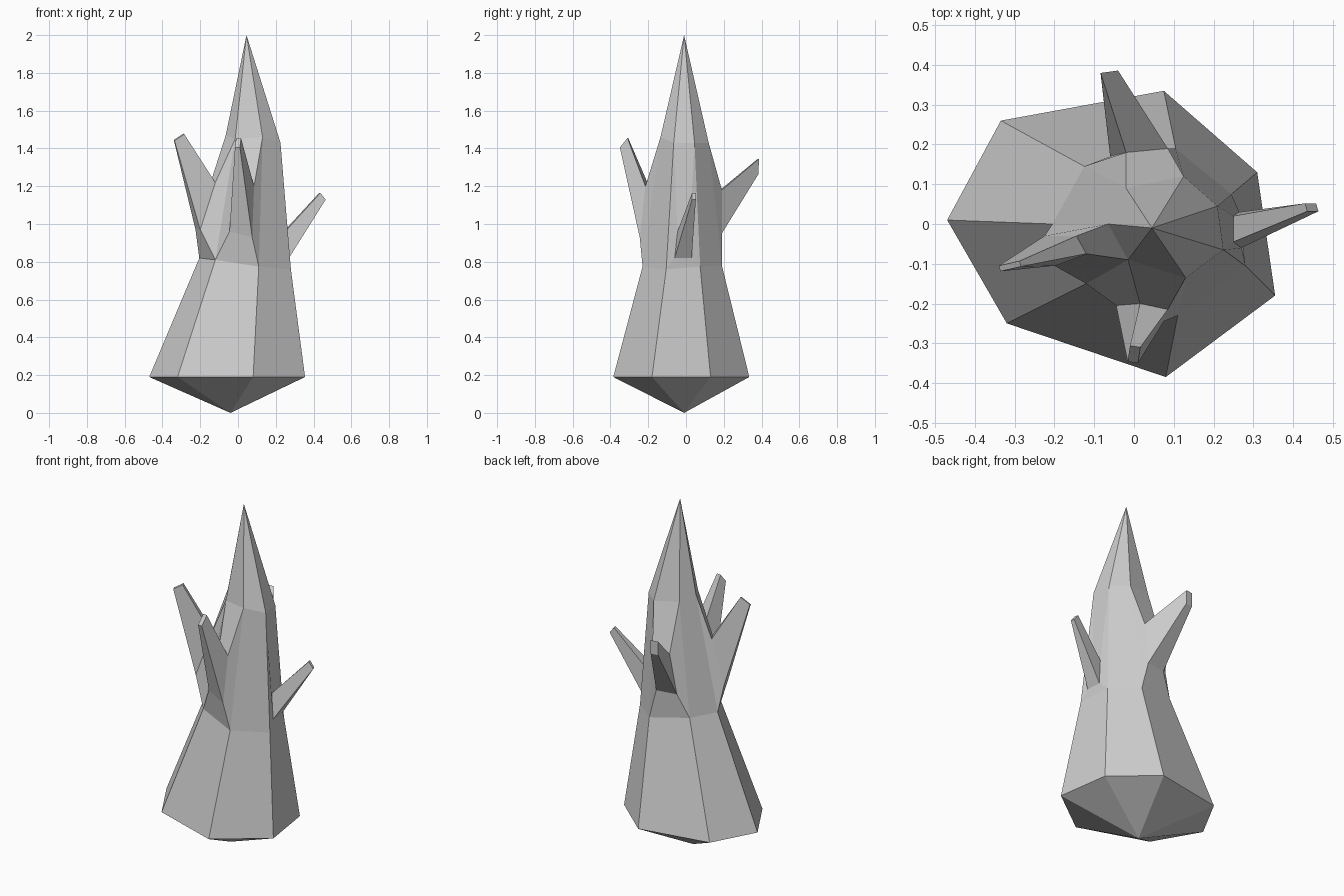
import bpy, bmesh
from mathutils import Vector as V

if "Cube" in bpy.data.objects:
    bpy.data.objects.remove(bpy.data.objects["Cube"])

bm = bmesh.new()


def ring(z, pts):
    zs = z if isinstance(z, (list, tuple)) else [z] * len(pts)
    return [bm.verts.new((x, y, h)) for (x, y), h in zip(pts, zs)]


def bridge(a, b, skip=()):
    n = len(a)
    for i in range(n):
        if i not in skip:
            j = (i + 1) % n
            bm.faces.new((a[i], a[j], b[j], b[i]))


def fan(r, apex):
    for i in range(len(r)):
        bm.faces.new((r[i], r[(i + 1) % len(r)], apex))


# Trunk cross-sections, seven-sided, starting at the left
base = ring(0.19, [(-.47, .01), (-.32, -.25), (.08, -.385), (.355, -.18),
                   (.31, .13), (.075, .335), (-.335, .26)])
waist = ring([.82, .81, .775, .76, .775, .78, .82],
             [(-.205, 0), (-.12, -.15), (.11, -.23), (.28, -.105),
              (.245, .075), (.105, .19), (-.125, .145)])
neck = ring([1.47, 1.45, 1.46, 1.43, 1.43, 1.43, 1.45],
            [(-.065, 0), (-.015, -.09), (.13, -.135), (.225, -.065),
             (.21, .045), (.125, .12), (-.02, .09)])

# Root point, tapering trunk and top spike
fan(base, bm.verts.new((-.04, -.01, 0)))
bridge(base, waist)
bridge(waist, neck, skip=(0, 1, 3, 5))
fan(neck, bm.verts.new((.045, -.01, 2)))


def branch(side, root, centre, across, up):
    """Inset one trunk side to the root quad and pull it out to a small tip."""
    j = (side + 1) % 7
    outer = [waist[side], waist[j], neck[j], neck[side]]
    root = [bm.verts.new(p) for p in root]
    c, a, u = V(centre), V(across), V(up)
    tip = [bm.verts.new(p) for p in (c - a - u, c + a - u, c + a + u, c - a + u)]
    bridge(outer, root)
    bridge(root, tip)
    bm.faces.new(tip)


# Left branch
branch(0, [(-.225, -.03, .97), (-.2, -.105, .97), (-.12, -.075, 1.22), (-.145, -.03, 1.22)],
       (-.312, -.106, 1.46), (.002, -.007, -.002), (.026, .006, .017))
# Front branch
branch(1, [(-.045, -.205, .96), (.075, -.245, .93), (.085, -.215, 1.2), (.015, -.2, 1.21)],
       (0, -.328, 1.43), (.013, -.002, 0), (.003, .02, .025))
# Right branch
branch(3, [(.27, -.06, .82), (.265, .03, .82), (.25, .02, .97), (.25, -.045, .96)],
       (.447, .042, 1.147), (-.003, .01, 0), (-.014, 0, .018))
# Back branch
branch(5, [(.06, .19, .95), (-.06, .17, .95), (-.02, .18, 1.18), (.085, .19, 1.18)],
       (-.062, .382, 1.305), (-.022, -.003, 0), (0, .001, .04))

bmesh.ops.recalc_face_normals(bm, faces=bm.faces[:])
mesh = bpy.data.meshes.new("tree_trunk")
bm.to_mesh(mesh)
bm.free()
bpy.context.collection.objects.link(bpy.data.objects.new("tree_trunk", mesh))
